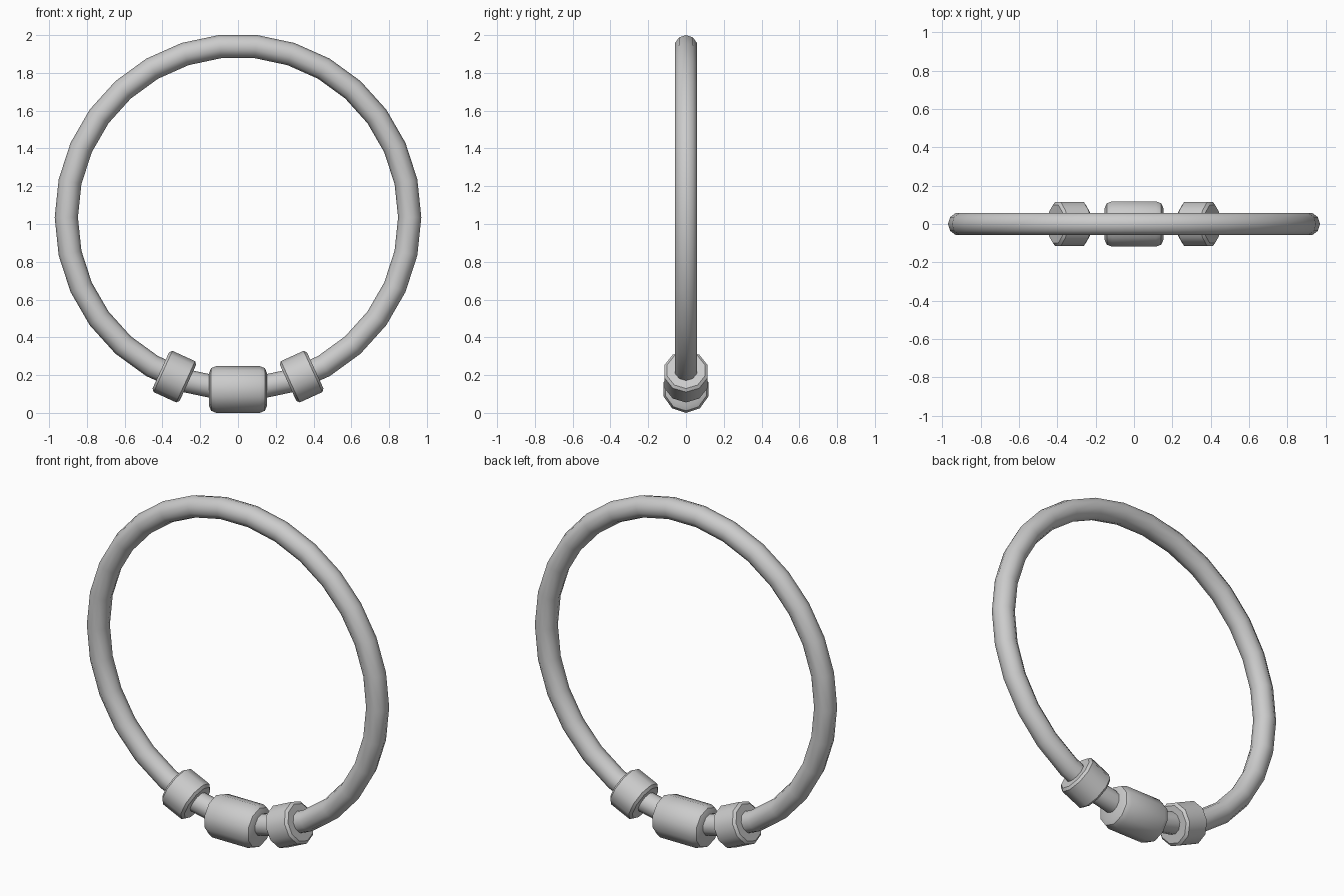
import bpy, bmesh
from math import sin, cos, pi, radians

if "Cube" in bpy.data.objects:
    bpy.data.objects.remove(bpy.data.objects["Cube"])

RING_Z = 1.035      # centre height of the ring
RING_R = 0.909      # radius of the tube centreline
SIDES = 10


def finish(obj):
    bpy.ops.object.select_all(action='DESELECT')
    obj.select_set(True)
    bpy.context.view_layer.objects.active = obj
    bpy.ops.object.shade_smooth_by_angle(angle=radians(38))


def bead(name, half_profile, x, z, tilt):
    """Ten-sided bead turned about its x axis from (x, radius) points."""
    profile = [(-px, r) for px, r in reversed(half_profile)] + half_profile
    bm = bmesh.new()
    rings = []
    for px, r in profile:
        rings.append([bm.verts.new((px, r * sin(2 * pi * i / SIDES), r * cos(2 * pi * i / SIDES)))
                      for i in range(SIDES)])
    for a, b in zip(rings, rings[1:]):
        for i in range(SIDES):
            j = (i + 1) % SIDES
            bm.faces.new((a[i], a[j], b[j], b[i]))
    bm.faces.new(rings[0])
    bm.faces.new(rings[-1])
    bmesh.ops.recalc_face_normals(bm, faces=bm.faces)
    mesh = bpy.data.meshes.new(name)
    bm.to_mesh(mesh)
    bm.free()
    obj = bpy.data.objects.new(name, mesh)
    bpy.context.collection.objects.link(obj)
    obj.location = (x, 0, z)
    obj.rotation_euler = (0, -tilt, 0)
    finish(obj)


# hoop standing upright
bpy.ops.mesh.primitive_torus_add(major_segments=30, minor_segments=SIDES,
                                 major_radius=RING_R, minor_radius=0.0615,
                                 location=(0, 0, RING_Z), rotation=(pi / 2, 0, 0))
hoop = bpy.context.object
hoop.name = "hoop"
finish(hoop)

# large rounded bead at the bottom
bead("centre_bead", [(0.115, 0.124), (0.142, 0.113), (0.153, 0.088)], 0, 0.124, 0)

# smaller chamfered beads on both sides
for name, s in (("left_bead", -1), ("right_bead", 1)):
    bead(name, [(0.066, 0.12), (0.079, 0.105)], s * 0.337, 0.192, s * radians(24.5))
